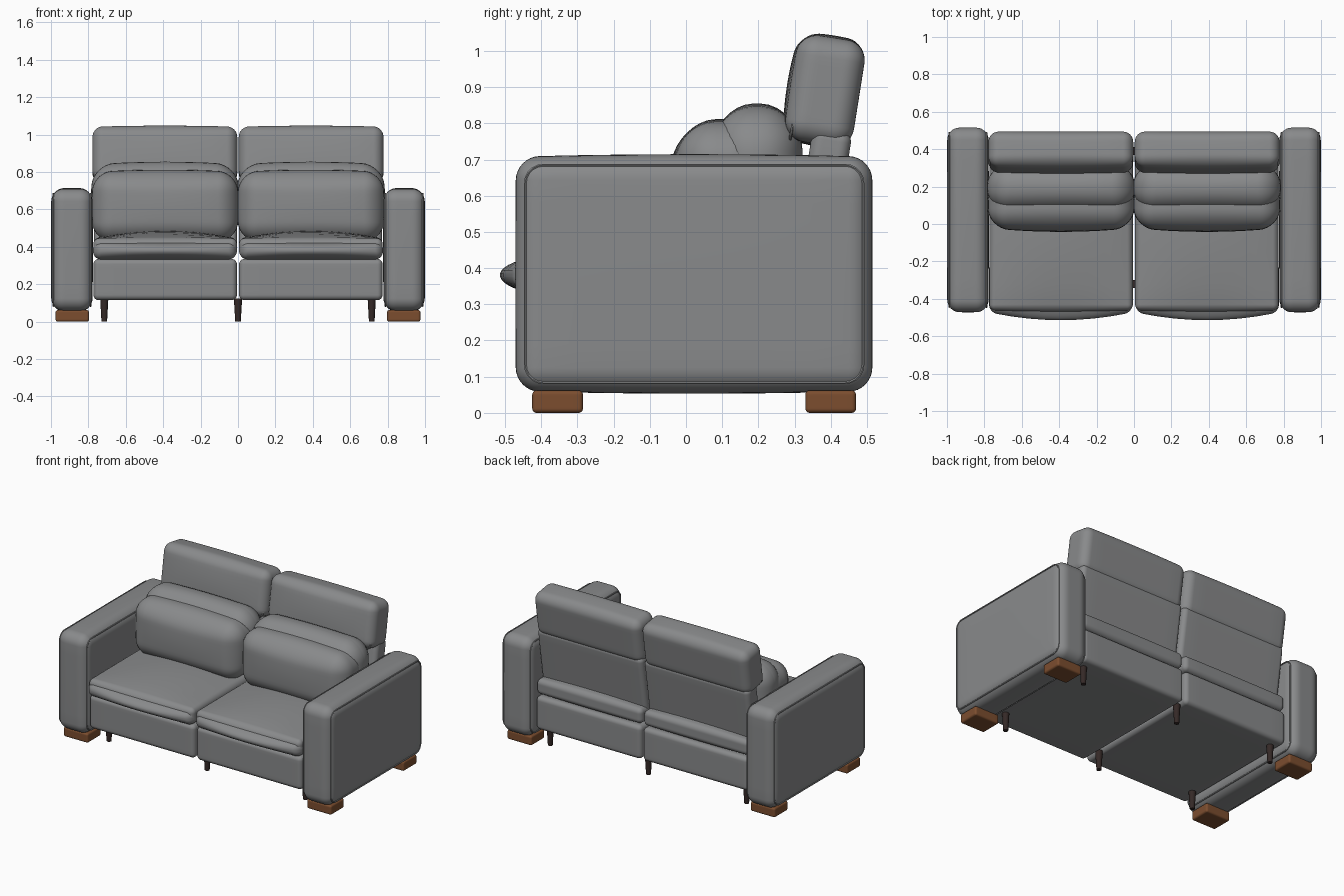
import bpy, bmesh, math
from mathutils import Vector, Matrix

if "Cube" in bpy.data.objects:
    bpy.data.objects.remove(bpy.data.objects["Cube"], do_unlink=True)


def material(name, color):
    m = bpy.data.materials.new(name)
    m.use_nodes = True
    rgba = (*color, 1)
    m.diffuse_color = rgba
    bsdf = next(n for n in m.node_tree.nodes if n.type == "BSDF_PRINCIPLED")
    bsdf.inputs["Base Color"].default_value = rgba
    return m


fabric = material("grey upholstery", (0.25, 0.255, 0.26))
wood = material("brown wood", (0.2, 0.075, 0.028))
dark = material("dark wood", (0.035, 0.022, 0.02))


def add_object(name, mesh, mat, center=(0, 0, 0), tilt=0):
    mesh.materials.clear()
    mesh.materials.append(mat)
    ob = bpy.data.objects.new(name, mesh)
    ob.location = center
    ob.rotation_euler.x = math.radians(tilt)
    bpy.context.collection.objects.link(ob)
    for o in bpy.context.selected_objects:
        o.select_set(False)
    ob.select_set(True)
    bpy.context.view_layer.objects.active = ob
    bpy.ops.object.shade_smooth_by_angle(angle=math.radians(40))
    return ob


def padded_box(name, lo, hi, r, mat=fabric, puff=(0, 0, 0), tilt=0):
    """Rounded box between two corners; puff swells the sides, front and top."""
    center = (Vector(lo) + Vector(hi)) / 2
    half = (Vector(hi) - Vector(lo)) / 2
    bm = bmesh.new()
    bmesh.ops.create_cube(bm, size=2)
    bmesh.ops.subdivide_edges(bm, edges=bm.edges[:], cuts=15, use_grid_fill=True)
    for v in bm.verts:
        core, off = Vector(), Vector()
        for i, t in enumerate(v.co):
            side = math.copysign(1, t)
            core[i] = side * min(abs(t) * 2, 1) * (half[i] - r)
            off[i] = side * math.tan(max(abs(t) - 0.5, 0) * math.pi / 2)
        p = core + off.normalized() * r
        u = [p[i] / half[i] for i in range(3)]
        for i in range(3):
            if i == 1 and u[1] > 0:
                continue
            j, k = (i + 1) % 3, (i + 2) % 3
            p[i] += puff[i] * u[i] * (1 - u[j] ** 2) * (1 - u[k] ** 2)
        v.co = p
    mesh = bpy.data.meshes.new(name)
    bm.to_mesh(mesh)
    bm.free()
    return add_object(name, mesh, mat, center, tilt)


def piping(name, center, half_w, half_h, r, axis, tilt=0):
    """Thin seam cord round a rounded rectangle facing along x or y."""
    curve = bpy.data.curves.new(name, "CURVE")
    curve.dimensions = "3D"
    curve.bevel_depth = 0.004
    curve.bevel_resolution = 1
    spline = curve.splines.new("POLY")
    steps = 6
    spline.points.add(4 * steps - 1)
    spline.use_cyclic_u = True
    for n, pt in enumerate(spline.points):
        quarter, s = divmod(n, steps)
        a = (quarter + s / (steps - 1)) * math.pi / 2
        sx = 1 if quarter in (0, 3) else -1
        sz = 1 if quarter < 2 else -1
        w = sx * (half_w - r) + r * math.cos(a)
        h = sz * (half_h - r) + r * math.sin(a)
        pt.co = (0, w, h, 1) if axis == "x" else (w, 0, h, 1)
    temp = bpy.data.objects.new(name + " path", curve)
    bpy.context.collection.objects.link(temp)
    graph = bpy.context.evaluated_depsgraph_get()
    mesh = bpy.data.meshes.new_from_object(temp.evaluated_get(graph))
    bpy.data.objects.remove(temp, do_unlink=True)
    add_object(name, mesh, fabric, center, tilt)


def leg(name, x, y):
    bm = bmesh.new()
    bmesh.ops.create_cone(bm, cap_ends=True, segments=16, radius1=0.015,
                          radius2=0.022, depth=0.125,
                          matrix=Matrix.Translation((0, 0, 0.0625)))
    mesh = bpy.data.meshes.new(name)
    bm.to_mesh(mesh)
    bm.free()
    add_object(name, mesh, dark, (x, y, 0))


def span(s, inner, outer):
    """Ordered x range on the left (+1) or right (-1) side."""
    return sorted((s * inner, s * outer))


lean = -9
for s, side in ((1, "left"), (-1, "right")):
    # Arm with seam cords on both faces
    a, b = span(s, 0.778, 0.998)
    padded_box(side + "_arm", (a, -0.47, 0.06), (b, 0.515, 0.708), 0.065,
               puff=(0.002, 0.002, 0.007))
    for x, face in ((0.988, "outer"), (0.788, "inner")):
        piping(f"{side}_arm_{face}_seam", (s * x, 0.0225, 0.384),
               0.467, 0.301, 0.05, "x")

    # Wooden feet under the arm
    a, b = span(s, 0.797, 0.975)
    for y, end in ((-0.355, "front"), (0.4, "back")):
        padded_box(f"{side}_{end}_foot", (a, y - 0.07, 0), (b, y + 0.07, 0.062),
                   0.012, wood)

    # Seat base, seat pad and front roll
    a, b = span(s, 0.006, 0.773)
    padded_box(side + "_seat_base", (a, -0.45, 0.115), (b, 0.465, 0.335), 0.028)
    padded_box(side + "_seat_pad", (a, -0.46, 0.345), (b, 0.46, 0.445), 0.03,
               puff=(0, 0.01, 0.04))
    a, b = span(s, 0.008, 0.775)
    padded_box(side + "_seat_roll", (a, -0.472, 0.333), (b, -0.2, 0.428), 0.042,
               puff=(0, 0.042, 0))

    # Leaning backrest and headrest
    a, b = span(s, 0.006, 0.77)
    padded_box(side + "_backrest", (a, 0.32, 0.39), (b, 0.43, 0.785), 0.03,
               tilt=lean)
    a, b = span(s, 0.004, 0.778)
    padded_box(side + "_headrest", (a, 0.29, 0.743), (b, 0.48, 1.037), 0.055,
               puff=(0, 0.012, 0.008), tilt=lean)
    piping(side + "_headrest_seam", ((a + b) / 2, 0.307, 0.878),
           0.368, 0.13, 0.045, "y", lean)

    # Plump lumbar pillow in two swells
    a, b = span(s, 0.008, 0.772)
    padded_box(side + "_pillow_front", (a, -0.022, 0.43), (b, 0.23, 0.8), 0.1,
               puff=(0.01, 0.02, 0.012))
    a, b = span(s, 0.004, 0.776)
    padded_box(side + "_pillow_back", (a, 0.07, 0.43), (b, 0.322, 0.84), 0.115,
               puff=(0.01, 0, 0.015))

# Slim legs under the seats
for x, place in ((-0.715, "right"), (0, "middle"), (0.715, "left")):
    for y, end in ((-0.32, "front"), (0.39, "back")):
        leg(f"{place}_{end}_leg", x, y)
